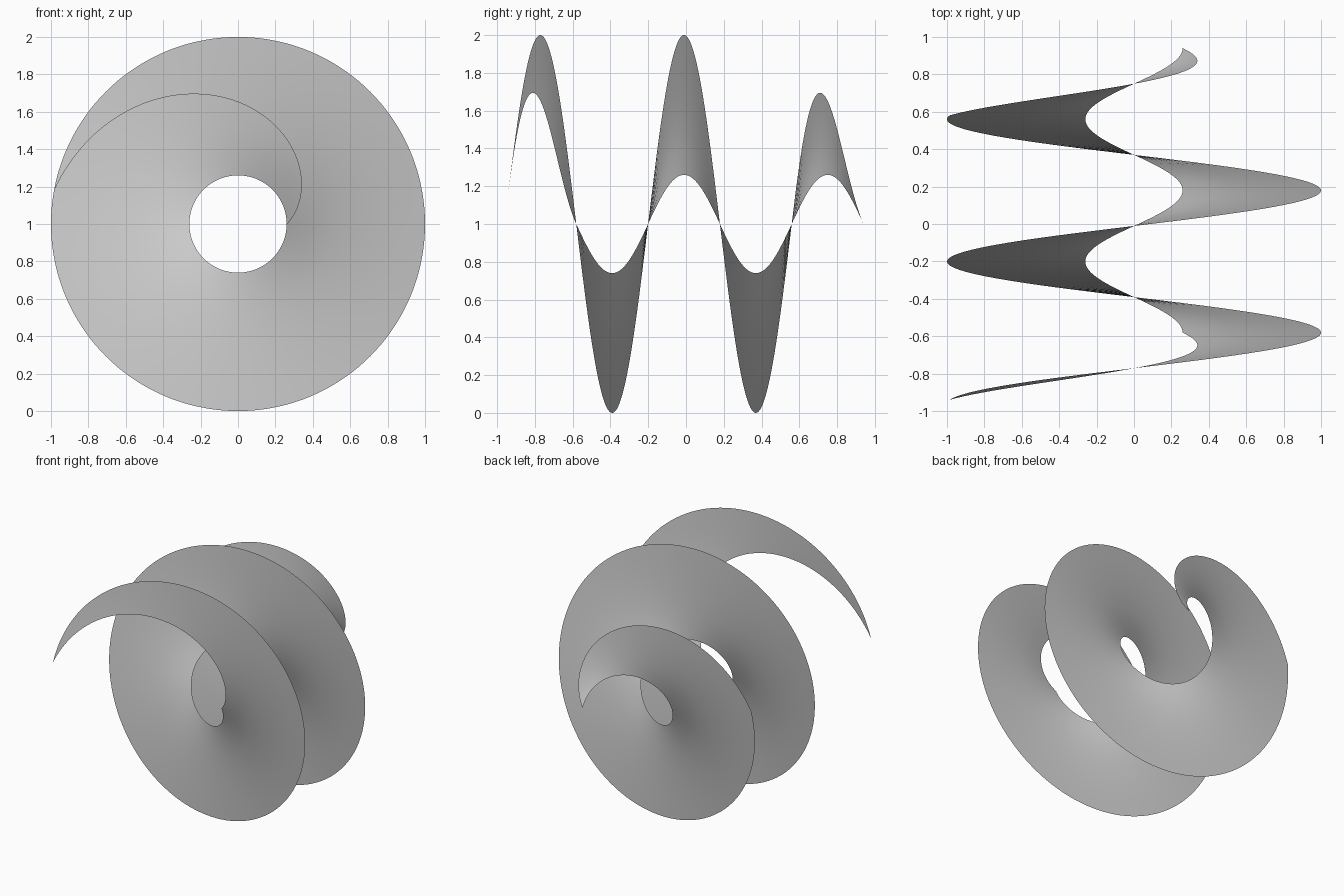
import bpy, bmesh, math

if "Cube" in bpy.data.objects:
    bpy.data.objects.remove(bpy.data.objects["Cube"])

R_IN, R_OUT = 0.26, 1.0     # inner and outer radius of the ribbon
HALF, TURN = 0.94, 890      # half length along y, total twist in degrees
TAPER = 170                 # degrees over which each end narrows to a point
STEP, COLS = 2.5, 6


def radii(t):
    """Inner and outer radius at t degrees from the front tip."""
    front = min(t / TAPER, 1)
    back = min((TURN - t) / TAPER, 1)
    inner = R_OUT + (R_IN - R_OUT) * front
    outer = R_IN + (R_OUT - R_IN) * back
    return inner, outer


# Spiral ribbon around the y axis
bm = bmesh.new()
rows = []
for i in range(int(TURN / STEP) + 1):
    t = i * STEP
    a = math.radians(TAPER - t)
    y = -HALF + 2 * HALF * t / TURN
    r0, r1 = radii(t)
    row = []
    for j in range(COLS + 1):
        r = r0 + (r1 - r0) * j / COLS
        row.append(bm.verts.new((r * math.cos(a), y, 1 + r * math.sin(a))))
    rows.append(row)
for p, q in zip(rows, rows[1:]):
    for j in range(COLS):
        bm.faces.new((p[j], q[j], q[j + 1], p[j + 1]))

# Close the pointed tips and face the sheet forward
bmesh.ops.remove_doubles(bm, verts=bm.verts, dist=1e-5)
bm.normal_update()
if sum(f.normal.y for f in bm.faces) > 0:
    bmesh.ops.reverse_faces(bm, faces=bm.faces)
for f in bm.faces:
    f.smooth = True

mesh = bpy.data.meshes.new("spiral_ribbon")
bm.to_mesh(mesh)
bm.free()
bpy.context.collection.objects.link(bpy.data.objects.new("spiral_ribbon", mesh))
